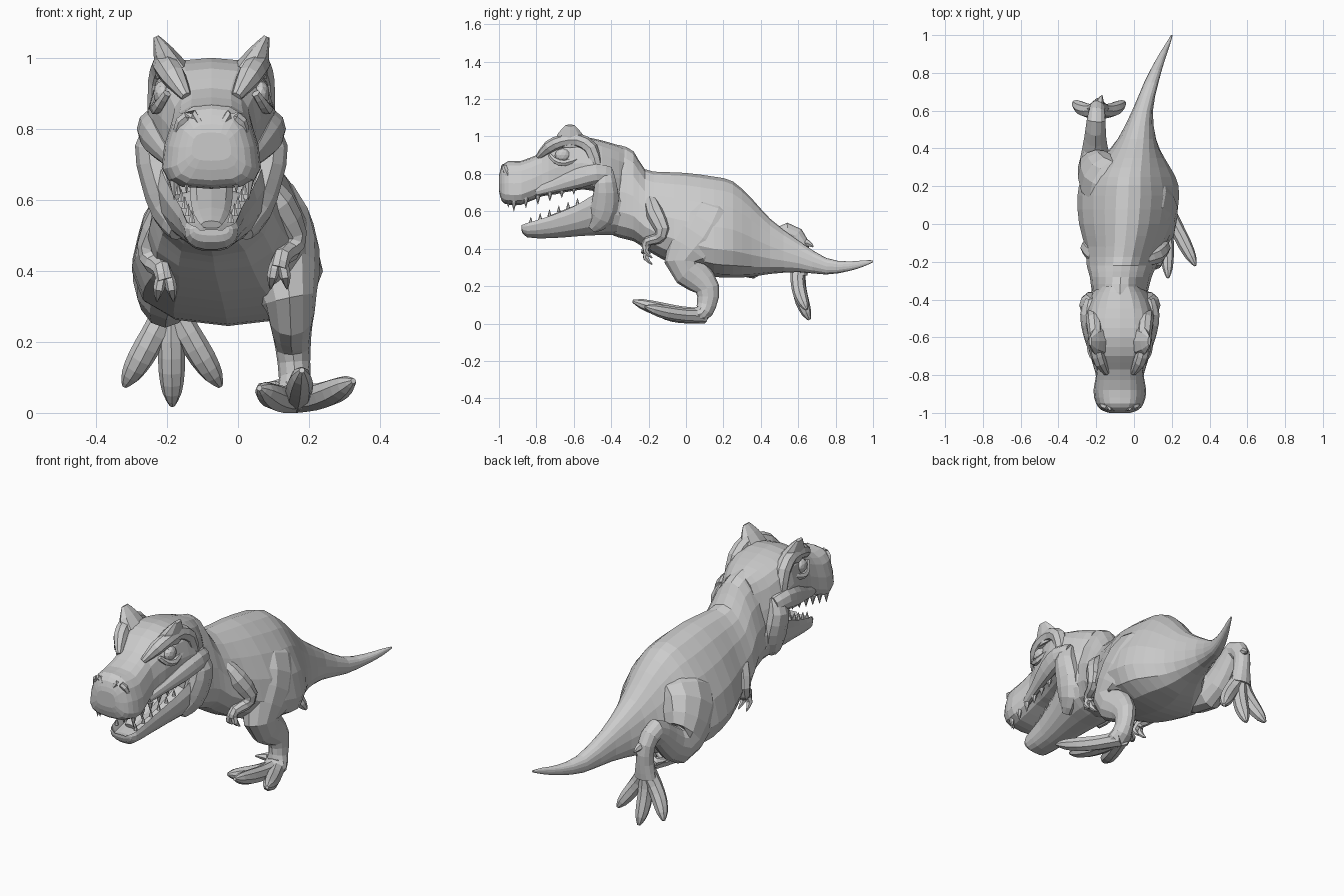
import bpy, bmesh, math
from mathutils import Vector, Matrix

CX = -0.075  # head centre line


def finish(name, bm):
    bmesh.ops.recalc_face_normals(bm, faces=bm.faces)
    me = bpy.data.meshes.new(name)
    bm.to_mesh(me)
    bm.free()
    ob = bpy.data.objects.new(name, me)
    bpy.context.collection.objects.link(ob)
    return ob


def smooth_rows(rows, k):
    """Catmull-Rom interpolation of number rows."""
    out = []
    for i in range(len(rows) - 1):
        a, b, c, d = (rows[max(0, min(len(rows) - 1, i + j))] for j in (-1, 0, 1, 2))
        for s in range(k):
            t = s / k
            out.append([0.5 * (2 * q + (r - p) * t + (2 * p - 5 * q + 4 * r - w) * t * t
                               + (3 * q - p - 3 * r + w) * t ** 3)
                        for p, q, r, w in zip(a, b, c, d)])
    return out + [list(rows[-1])]


def loft(name, rings):
    bm = bmesh.new()
    vs = [[bm.verts.new(p) for p in r] for r in rings]
    n = len(rings[0])
    for a, b in zip(vs, vs[1:]):
        for j in range(n):
            bm.faces.new((a[j], a[(j + 1) % n], b[(j + 1) % n], b[j]))
    bm.faces.new(vs[0])
    bm.faces.new(vs[-1])
    return finish(name, bm)


def hull(name, rows, n=16, power=0.85, k=2, dish=False):
    """Rows: y, centre x, half width, bottom z, top z, top narrowing."""
    rings = []
    for y, cx, w, zb, zt, tp in smooth_rows(rows, k):
        ring = []
        for j in range(n):
            a = 2 * math.pi * (j + 0.5 * dish) / n
            c, s = math.cos(a), math.sin(a)
            c = math.copysign(abs(c) ** power, c)
            s = math.copysign(abs(s) ** power, s)
            h = (zt - zb) / 2
            z = (zt + zb) / 2 + h * s
            if dish and s > 0 and abs(c) < 0.75:
                z -= h * 0.9
            ring.append((cx + w * c * (1 - tp * s), y, z))
        rings.append(ring)
    return loft(name, rings)


def tube(name, pts, n=10, k=2):
    """Points: x, y, z, sideways radius, (other radius)."""
    rows = smooth_rows([p if len(p) == 5 else (*p, p[3]) for p in pts], k)
    rings = []
    for i, (x, y, z, ru, rv) in enumerate(rows):
        t = (Vector(rows[min(i + 1, len(rows) - 1)][:3]) - Vector(rows[max(i - 1, 0)][:3])).normalized()
        u = (Vector((1, 0, 0)) - t * t.x).normalized()
        v = t.cross(u)
        rings.append([Vector((x, y, z)) + u * ru * math.cos(2 * math.pi * j / n)
                      + v * rv * math.sin(2 * math.pi * j / n) for j in range(n)])
    return loft(name, rings)


def ball(name, loc, size):
    bm = bmesh.new()
    bmesh.ops.create_icosphere(bm, subdivisions=2, radius=1,
                               matrix=Matrix.Translation(loc) @ Matrix.Diagonal((*size, 1)))
    return finish(name, bm)


# Neck, torso and tail in one sweep
hull("body", [
    (-.46, -.075, .13, .50, .96, .1), (-.36, -.075, .14, .46, .955, .3),
    (-.28, -.07, .15, .44, .92, .38), (-.22, -.065, .168, .40, .825, .4),
    (-.12, -.05, .19, .34, .81, .4), (0, -.038, .228, .29, .805, .42),
    (.15, -.03, .242, .25, .785, .43), (.25, -.025, .22, .245, .76, .43),
    (.35, -.005, .155, .25, .67, .33), (.45, .015, .1, .265, .56, .2),
    (.6, .045, .055, .275, .445, .1), (.75, .092, .038, .262, .35, 0),
    (.87, .14, .024, .28, .332, 0), (.95, .178, .013, .305, .338, 0),
    (1.0, .2, .004, .328, .338, 0)])

# Upper skull and snout
hull("upper_head", [
    (-1.0, CX, .055, .71, .79, .1), (-.985, CX, .092, .655, .84, .2),
    (-.95, CX, .12, .635, .868, .2), (-.88, CX, .133, .635, .87, .2),
    (-.77, CX, .118, .68, .915, .15),
    (-.70, CX, .14, .69, .97, .05), (-.60, CX, .165, .71, 1.0, .08),
    (-.50, CX, .18, .71, .99, .18), (-.40, CX, .16, .62, .965, .25),
    (-.33, CX, .11, .60, .94, .25)], power=0.65)

# Lower jaw with a dished mouth floor
hull("lower_jaw", [
    (-.88, CX, .05, .50, .53, 0), (-.85, CX, .075, .46, .555, -.1),
    (-.72, CX, .09, .455, .605, -.15), (-.58, CX, .125, .465, .675, -.15),
    (-.48, CX, .155, .47, .75, -.15), (-.40, CX, .165, .47, .78, -.12),
    (-.33, CX, .14, .48, .73, 0)], power=0.8, dish=True)

tube("tongue", [(CX, -.80, .53, .03, .012), (CX, -.72, .56, .05, .02),
                (CX, -.58, .61, .06, .025), (CX, -.45, .67, .06, .03)], 8)

# Paired head features
for s, side in ((1, "right"), (-1, "left")):
    def m(pts):
        return [(CX + s * p[0], *p[1:]) for p in pts]
    tube(side + "_upper_lip", m([
        (.105, -.80, .705, .02, .025), (.13, -.70, .735, .025, .035),
        (.155, -.58, .775, .04, .055), (.165, -.48, .80, .045, .055),
        (.15, -.41, .79, .04, .05)]))
    tube(side + "_jowl", m([
        (.14, -.44, .82, .035, .05), (.16, -.43, .75, .055, .06), (.145, -.43, .66, .055, .075),
        (.12, -.45, .57, .05, .07), (.09, -.50, .51, .03, .03)]))
    tube(side + "_brow", m([
        (.07, -.79, .89, .015), (.105, -.73, .945, .035), (.128, -.66, .975, .035),
        (.13, -.58, .98, .038), (.138, -.51, .935, .04), (.145, -.48, .84, .035)]), 8)
    tube(side + "_horn", m([
        (.11, -.62, .96, .05, .085), (.135, -.62, 1.015, .03, .065),
        (.156, -.62, 1.06, .008, .025)]), 8)
    ball(side + "_eye", (CX + s * .138, -.66, .90), (.026, .042, .036))
    tube(side + "_lower_lid", m([
        (.125, -.73, .90, .012), (.145, -.70, .87, .016),
        (.157, -.65, .857, .018), (.15, -.58, .88, .012)]), 6)
    tube(side + "_nostril", m([
        (.095, -.95, .785, .012), (.085, -.965, .82, .016),
        (.05, -.975, .84, .014), (.025, -.985, .80, .01)]), 6)

# Teeth
bm = bmesh.new()


def tooth(x, y, z, r, h):
    rot = Matrix.Rotation(math.pi, 4, 'X') if h < 0 else Matrix()
    bmesh.ops.create_cone(bm, cap_ends=True, segments=6, radius1=r, radius2=.001, depth=abs(h),
                          matrix=Matrix.Translation((x, y, z + h / 2)) @ rot)


for s in (-1, 1):
    for i in range(6):
        t = i / 5
        tooth(CX + s * (.105 + .025 * t), -.92 + .32 * t, .66 + .07 * t, .016, -.06 + .02 * t)
        tooth(CX + s * (.055 + .05 * t), -.83 + .25 * t, .535 + .10 * t, .011, .035)
    tooth(CX + s * .07, -.95, .665, .014, -.045)
finish("teeth", bm)

# Planted right leg
tube("right_leg", [
    (-.03, .18, .68, .06, .06), (.055, .15, .56, .13, .18), (.11, .07, .43, .125, .175),
    (.145, -.01, .32, .078, .105), (.15, .06, .25, .06, .085), (.155, .115, .185, .05, .065),
    (.16, .11, .10, .045, .052), (.165, .08, .05, .06, .045), (.17, .02, .045, .05, .035)], 12)

# Trailing left leg
tube("left_leg", [
    (-.02, .13, .64, .06, .06), (-.12, .17, .52, .14, .19), (-.19, .27, .41, .112, .155),
    (-.205, .36, .34, .078, .10), (-.205, .46, .41, .058, .075), (-.20, .55, .485, .05, .055),
    (-.195, .61, .43, .042, .045), (-.19, .615, .34, .045, .042), (-.19, .61, .26, .06, .04)], 12)

# Toes: base and tip for each foot
right_tips = ((.06, -.17, .07), (.18, -.285, .12), (.325, -.22, .09))
left_tips = ((-.32, .645, .075), (-.185, .66, .02), (-.05, .645, .075))
for foot, base, tips, lift in (("right", (.165, .10, .04), right_tips, (0, 0, -.014)),
                               ("left", (-.19, .60, .30), left_tips, (0, -.02, 0))):
    for i, tip in enumerate(tips):
        b, e, l = Vector(base), Vector(tip), Vector(lift)
        rad = ((0, .04), (.35, .038), (.65, .037), (.87, .027), (1, .008))
        tube(f"{foot}_toe_{i + 1}", [(*(b.lerp(e, t) + l * math.sin(math.pi * t)), r, r)
                                     for t, r in rad], 8)
tube("right_heel_claw", [(.15, .11, .08, .025), (.10, .10, .07, .022), (.06, .06, .08, .004)], 6)
tube("left_heel_claw", [(-.19, .61, .43, .025), (-.18, .65, .43, .02), (-.17, .68, .41, .004)], 6)

# Small arms with two fingers each
for s, side, dz in ((1, "right", 0), (-1, "left", -.035)):
    def arm(pts):
        return [(-.045 + s * p[0], p[1], p[2] + dz, *p[3:]) for p in pts]
    tube(side + "_arm", arm([
        (.10, -.19, .66, .035), (.155, -.165, .59, .05), (.20, -.125, .50, .04),
        (.19, -.15, .455, .03), (.17, -.205, .44, .026), (.16, -.215, .41, .026)]), 8)
    for i, dx in enumerate((-.018, .018)):
        tube(f"{side}_finger_{i + 1}", arm([
            (.16 + dx * .5, -.21, .42, .016), (.16 + dx, -.215, .385, .016),
            (.16 + dx * 1.3, -.18, .35, .003)]), 6)
